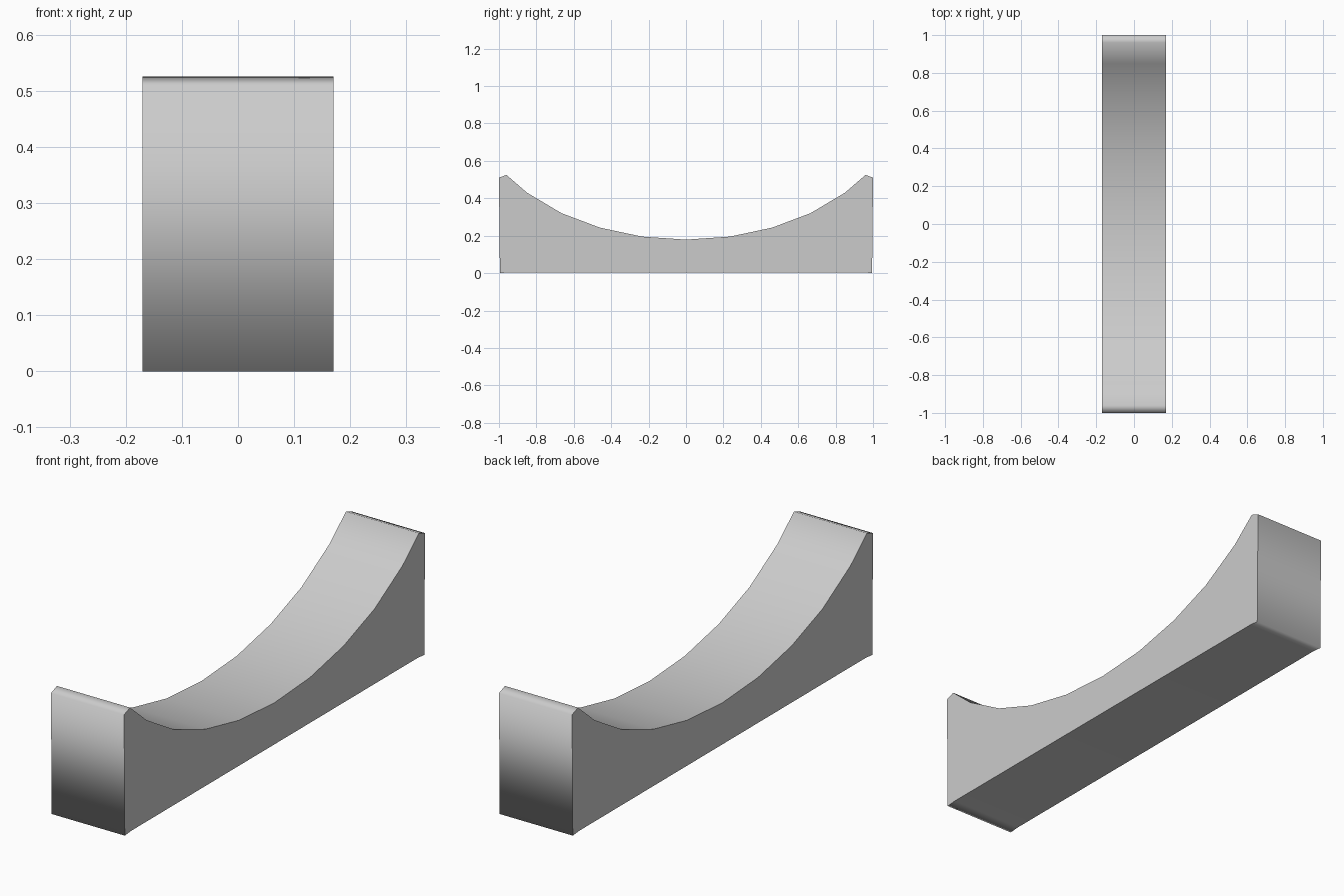
import bpy, bmesh

if "Cube" in bpy.data.objects:
    bpy.data.objects.remove(bpy.data.objects["Cube"])

W = 0.17  # half width

# Side profile (y, z): half of the concave top, mirrored, then the base
half = [(-0.995, 0.0), (-1.0, 0.51), (-0.96, 0.525), (-0.85, 0.43),
        (-0.665, 0.32), (-0.46, 0.243), (-0.235, 0.195)]
profile = half + [(0, 0.179)] + [(-y, z) for y, z in reversed(half)]
profile += [(0.95, 0.004), (-0.95, 0.004)]

# Extrude the profile across the width
bm = bmesh.new()
left = [bm.verts.new((-W, y, z)) for y, z in profile]
right = [bm.verts.new((W, y, z)) for y, z in profile]
caps = [bm.faces.new(left), bm.faces.new(right)]
n = len(profile)
for i in range(n):
    j = (i + 1) % n
    bm.faces.new((left[i], left[j], right[j], right[i])).smooth = True

# Flat sides with crisp rims, smooth shading around the perimeter
for cap in caps:
    for edge in cap.edges:
        edge.smooth = False
bmesh.ops.recalc_face_normals(bm, faces=bm.faces)

mesh = bpy.data.meshes.new("curved_cradle")
bm.to_mesh(mesh)
bm.free()
cradle = bpy.data.objects.new("curved_cradle", mesh)
bpy.context.collection.objects.link(cradle)
